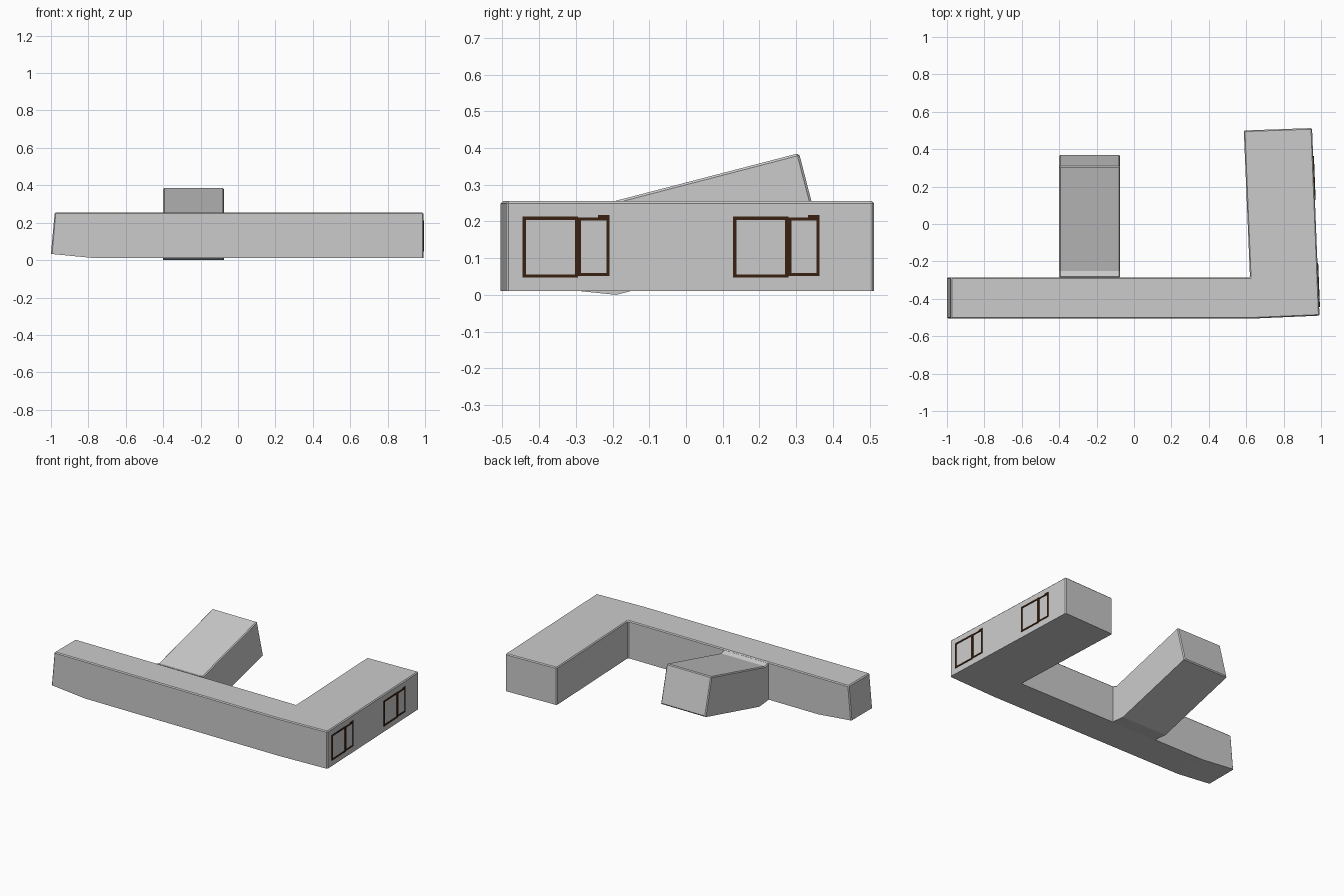
import bpy, bmesh
from mathutils import Vector

cube = bpy.data.objects.get("Cube")
if cube:
    bpy.data.objects.remove(cube, do_unlink=True)


def material(name, rgb):
    mat = bpy.data.materials.new(name)
    mat.use_nodes = True
    color = (*rgb, 1)
    mat.diffuse_color = color
    mat.node_tree.nodes["Principled BSDF"].inputs["Base Color"].default_value = color
    return mat


GREY = material("wall grey", (0.6, 0.6, 0.6))
BROWN = material("frame brown", (0.04, 0.015, 0.005))


def finish(bm, name, mat, bevel=0):
    bmesh.ops.recalc_face_normals(bm, faces=bm.faces)
    if bevel:
        # Ease the upper and upright edges, keep the base crisp
        edges = [e for e in bm.edges if e.calc_face_angle(0) > 0.6
                 and sum(v.co.z for v in e.verts) > 0.2]
        bmesh.ops.bevel(bm, geom=edges, offset=bevel, segments=1,
                        profile=0.5, affect='EDGES')
    mesh = bpy.data.meshes.new(name)
    bm.to_mesh(mesh)
    bm.free()
    mesh.materials.append(mat)
    obj = bpy.data.objects.new(name, mesh)
    bpy.context.collection.objects.link(obj)
    return obj


# Main bar with its side wing: an L-shaped plan in three cells
BASE, ROOF = 0.01, 0.255
plan = [(-1, -.505), (-.76, -.505), (.65, -.505), (.992, -.49), (.952, .513),
        (.587, .5), (.62, -.285), (-.76, -.285), (-1, -.285)]
cells = [(0, 1, 7, 8), (1, 2, 6, 7), (2, 3, 4, 5, 6)]
bm = bmesh.new()
low, high = [], []
for x, y in plan:
    at_end = x == -1            # the far end leans in and its base rises
    low.append(bm.verts.new((x, y, 0.033 if at_end else BASE)))
    high.append(bm.verts.new((-.98 if at_end else x, y, ROOF)))
for cell in cells:
    bm.faces.new([low[i] for i in reversed(cell)])
    bm.faces.new([high[i] for i in cell])
for i in range(len(plan)):
    j = (i + 1) % len(plan)
    bm.faces.new((low[i], low[j], high[j], high[i]))
finish(bm, "main_building", GREY, 0.006)

# Rear spur: a side profile that ramps upward, extruded across x
profile = [(-.287, .252), (-.25, .241), (.308, .386), (.37, .145),
           (-.19, 0), (-.287, .01)]
bm = bmesh.new()
side = bm.faces.new([bm.verts.new((-.4, y, z)) for y, z in profile])
out = bmesh.ops.extrude_face_region(bm, geom=[side])
moved = [v for v in out["geom"] if isinstance(v, bmesh.types.BMVert)]
bmesh.ops.translate(bm, verts=moved, vec=(.325, 0, 0))
finish(bm, "rear_spur", GREY, 0.006)

# Window frames: thin strips laid on the slanted outer wall of the wing
wall_a, wall_b = Vector(plan[3]), Vector(plan[4])


def wall_x(y):
    return wall_a.lerp(wall_b, (y - wall_a.y) / (wall_b.y - wall_a.y)).x


def strip(bm, y0, y1, z0, z1):
    ring = []
    for depth in (-.002, .004):
        ring.append([bm.verts.new((wall_x(y) + depth, y, z))
                     for y, z in ((y0, z0), (y1, z0), (y1, z1), (y0, z1))])
    back, front = ring
    bm.faces.new(reversed(back))
    bm.faces.new(front)
    for i in range(4):
        j = (i + 1) % 4
        bm.faces.new((back[i], back[j], front[j], front[i]))


def frame(bm, y0, y1, z0, z1, t):
    strip(bm, y0, y0 + t, z0, z1)
    strip(bm, y1 - t, y1, z0, z1)
    strip(bm, y0 + t, y1 - t, z0, z0 + t)
    strip(bm, y0 + t, y1 - t, z1 - t, z1)


for name, start in (("front_window", -.445), ("rear_window", .128)):
    bm = bmesh.new()
    frame(bm, start, start + .151, .047, .213, .009)            # fixed pane
    frame(bm, start + .151, start + .236, .051, .211, .008)     # sash
    strip(bm, start + .205, start + .236, .211, .217)           # sash catch
    finish(bm, name, BROWN)
